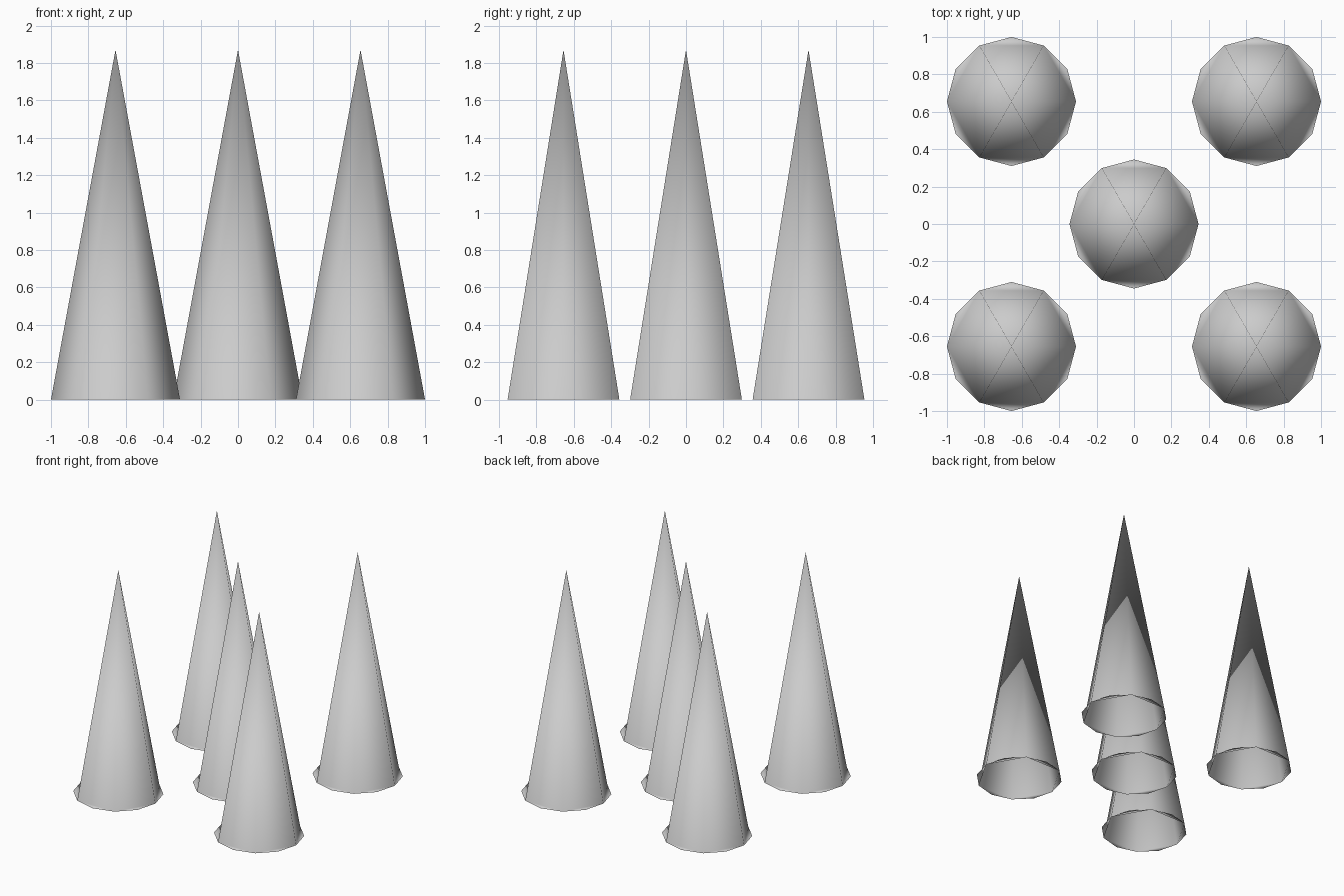
import bpy, bmesh
from math import cos, sin, tau

if "Cube" in bpy.data.objects:
    bpy.data.objects.remove(bpy.data.objects["Cube"])

RADIUS, HEIGHT, SIDES = 0.345, 1.87, 6
OFFSET = 1 - RADIUS

# One hollow spike: six-sided cone with a flat fringe that rounds the foot to twelve points
mesh = bpy.data.meshes.new("spike")
bm = bmesh.new()
apex = bm.verts.new((0, 0, HEIGHT))
n = SIDES * 2
ring = [bm.verts.new((RADIUS * cos(tau * i / n), RADIUS * sin(tau * i / n), 0))
        for i in range(n)]
for i in range(0, n, 2):
    a, b, c = ring[i], ring[i + 1], ring[(i + 2) % n]
    bm.faces.new((a, c, apex))   # cone side
    bm.faces.new((a, b, c))      # foot fringe
for f in bm.faces:
    f.smooth = True
bm.to_mesh(mesh)
bm.free()

# Five spikes: one in the centre, one at each corner
spots = {"spike_centre": (0, 0)}
for xn, x in (("left", -OFFSET), ("right", OFFSET)):
    for yn, y in (("front", -OFFSET), ("back", OFFSET)):
        spots[f"spike_{yn}_{xn}"] = (x, y)
for name, (x, y) in spots.items():
    spike = bpy.data.objects.new(name, mesh)
    spike.location = (x, y, 0)
    bpy.context.collection.objects.link(spike)
